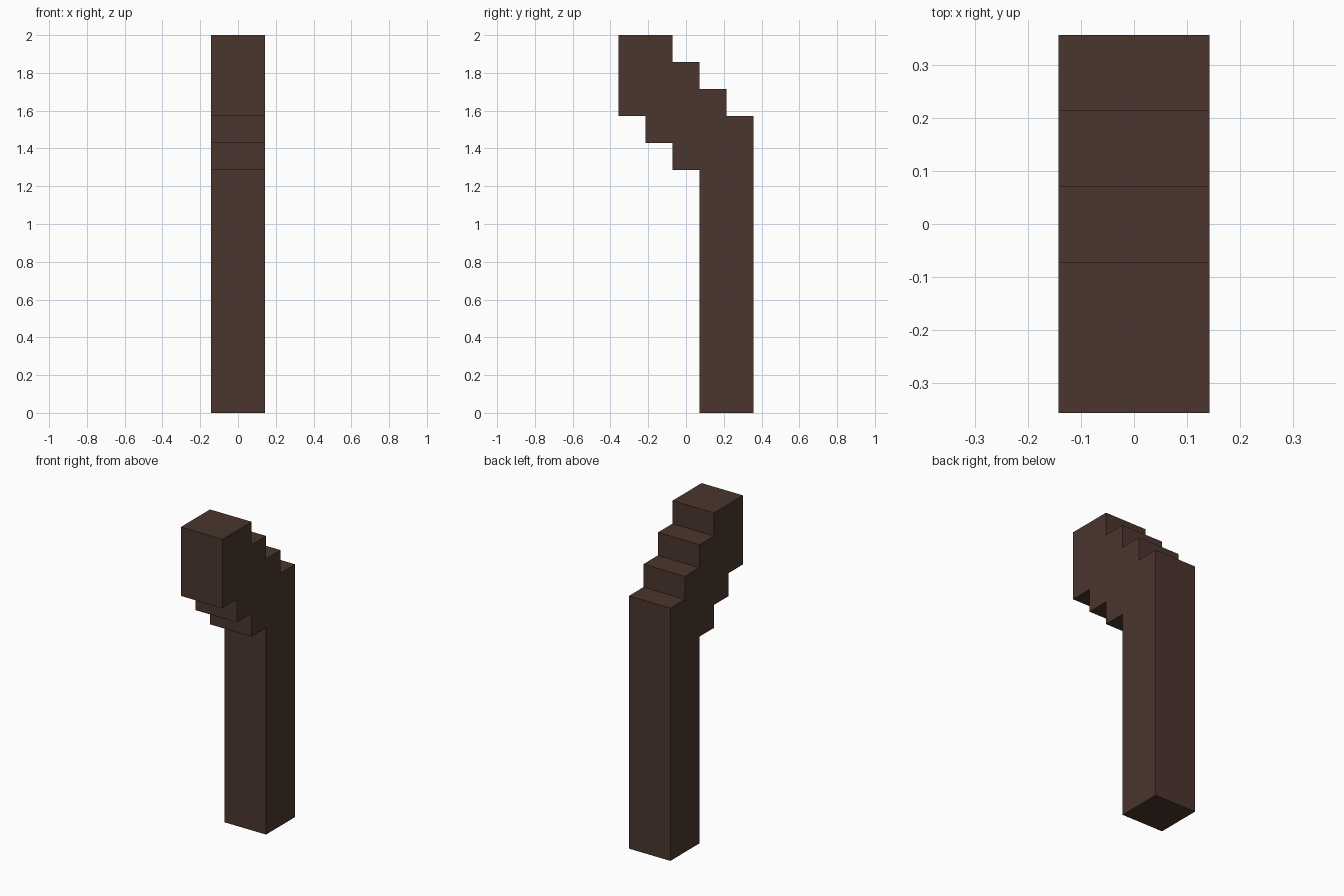
import bpy
import bmesh

cube = bpy.data.objects.get("Cube")
if cube:
    bpy.data.objects.remove(cube, do_unlink=True)

U = 1 / 7  # block size: the model is 14 blocks tall

# Dark brown material
brown = bpy.data.materials.new("dark_brown")
brown.use_nodes = True
colour = (0.07, 0.036, 0.027, 1)
brown.diffuse_color = colour
brown.node_tree.nodes["Principled BSDF"].inputs["Base Color"].default_value = colour

# Stepped side outline: straight post, then a stair climbing to the front
outline = [(2.5, 0), (2.5, 11)]
for step in range(3):
    y, z = 1.5 - step, 11 + step
    outline += [(y, z), (y, z + 1)]
outline += [(-2.5, 14), (-2.5, 11)]
for step in range(2):
    y, z = -1.5 + step, 11 - step
    outline += [(y, z), (y, z - 1)]
outline += [(0.5, 9), (0.5, 0)]

# Extrude the outline across the two-block width
bm = bmesh.new()
side = bm.faces.new([bm.verts.new((-U, y * U, z * U)) for y, z in outline])
result = bmesh.ops.extrude_face_region(bm, geom=[side], use_keep_orig=True)
moved = [v for v in result["geom"] if isinstance(v, bmesh.types.BMVert)]
bmesh.ops.translate(bm, verts=moved, vec=(2 * U, 0, 0))
bmesh.ops.recalc_face_normals(bm, faces=bm.faces)

mesh = bpy.data.meshes.new("stepped_post")
bm.to_mesh(mesh)
bm.free()
mesh.materials.append(brown)
post = bpy.data.objects.new("stepped_post", mesh)
bpy.context.scene.collection.objects.link(post)
